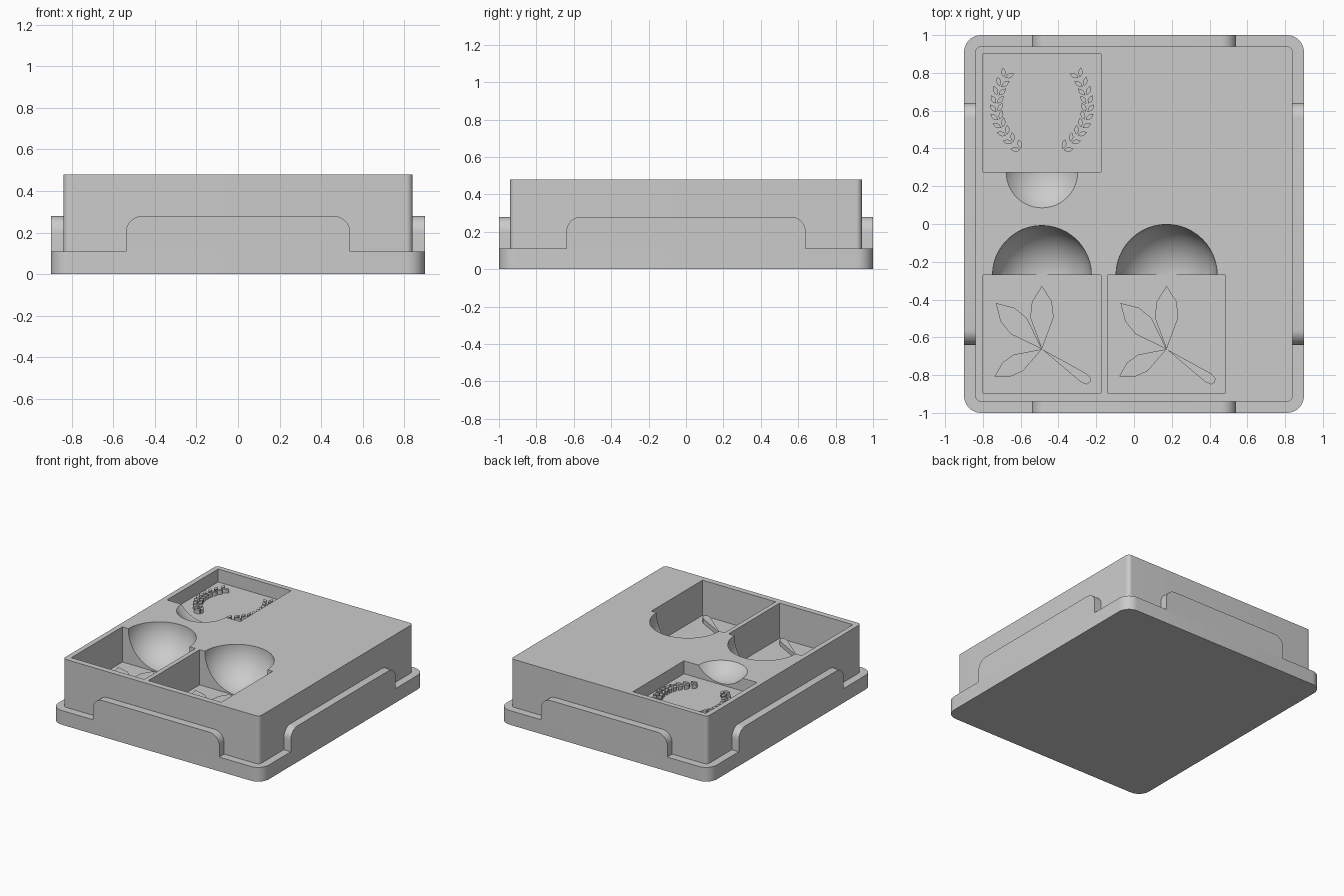
import bpy
import bmesh
from math import sin, cos, pi, radians, atan2
from mathutils import Vector

old = bpy.data.objects.get("Cube")
if old:
    bpy.data.objects.remove(old, do_unlink=True)

grey = bpy.data.materials.new("plain_grey")
grey.use_nodes = True
colour = (0.6, 0.6, 0.6, 1)
grey.diffuse_color = colour
grey.node_tree.nodes["Principled BSDF"].inputs["Base Color"].default_value = colour

TOP = 0.48


def finish(name, bm):
    """Turn a bmesh into a grey object."""
    bmesh.ops.recalc_face_normals(bm, faces=bm.faces)
    mesh = bpy.data.meshes.new(name)
    bm.to_mesh(mesh)
    bm.free()
    mesh.materials.append(grey)
    obj = bpy.data.objects.new(name, mesh)
    bpy.context.collection.objects.link(obj)
    return obj


def add_prism(bm, points, direction):
    """Extrude a closed outline along a direction."""
    face = bm.faces.new([bm.verts.new(p) for p in points])
    grown = bmesh.ops.extrude_face_region(bm, geom=[face], use_keep_orig=True)
    verts = [v for v in grown["geom"] if isinstance(v, bmesh.types.BMVert)]
    bmesh.ops.translate(bm, verts=verts, vec=Vector(direction))


def arc(cx, cy, r, start, steps=8):
    return [(cx + r * cos(start + pi / 2 * i / steps),
             cy + r * sin(start + pi / 2 * i / steps)) for i in range(steps + 1)]


def rounded_block(name, hx, hy, r, z0, z1):
    outline = (arc(hx - r, hy - r, r, 0) + arc(r - hx, hy - r, r, pi / 2)
               + arc(r - hx, r - hy, r, pi) + arc(hx - r, r - hy, r, 3 * pi / 2))
    bm = bmesh.new()
    add_prism(bm, [(x, y, z0) for x, y in outline], (0, 0, z1 - z0))
    return finish(name, bm)


def smooth(obj):
    bpy.ops.object.select_all(action="DESELECT")
    obj.select_set(True)
    bpy.context.view_layer.objects.active = obj
    bpy.ops.object.shade_smooth_by_angle(angle=radians(30))


def cut(target, cutter):
    cutter.hide_render = True
    mod = target.modifiers.new("cut", "BOOLEAN")
    mod.operation = "DIFFERENCE"
    mod.solver = "EXACT"
    mod.object = cutter
    bpy.ops.object.select_all(action="DESELECT")
    target.select_set(True)
    bpy.context.view_layer.objects.active = target
    bpy.ops.object.modifier_apply(modifier=mod.name)
    bpy.data.objects.remove(cutter, do_unlink=True)


# Base flange and main block
flange = rounded_block("base_flange", 0.9, 1.0, 0.09, 0, 0.11)
block = rounded_block("main_block", 0.84, 0.94, 0.03, 0.05, TOP)

# Square pockets, each with a round finger scoop: x, y, depth, scoop radius, scoop height
HALF = 0.3125
pockets = [(-0.4875, 0.5875, 0.10, 0.2456, 0.1556, -1),
           (-0.4875, -0.5825, 0.272, 0.262, -0.004, 1),
           (0.1725, -0.5825, 0.272, 0.268, -0.002, 1)]
for x, y, depth, radius, lift, side in pockets:
    bm = bmesh.new()
    corners = [(-1, -1), (1, -1), (1, 1), (-1, 1)]
    add_prism(bm, [(x + a * HALF, y + b * HALF, TOP - depth) for a, b in corners],
              (0, 0, depth + 0.1))
    cut(block, finish("pocket_cutter", bm))
    bm = bmesh.new()
    bmesh.ops.create_uvsphere(bm, u_segments=48, v_segments=24, radius=radius)
    bmesh.ops.translate(bm, verts=bm.verts,
                        vec=(x, y + side * HALF, TOP + lift))
    cut(block, finish("scoop_cutter", bm))

# Raised tabs around the flange
def tab(name, half, axis, sign):
    r, z1 = 0.08, 0.28
    profile = ([(half, 0.1)] + arc(half - r, z1 - r, r, 0)
               + arc(r - half, z1 - r, r, pi / 2) + [(-half, 0.1)])
    bm = bmesh.new()
    if axis == "y":
        add_prism(bm, [(u, sign * 0.93, z) for u, z in profile], (0, sign * 0.07, 0))
    else:
        add_prism(bm, [(sign * 0.83, u, z) for u, z in profile], (sign * 0.07, 0, 0))
    return finish(name, bm)


tabs = [tab("front_tab", 0.54, "y", -1), tab("back_tab", 0.54, "y", 1),
        tab("left_tab", 0.64, "x", 1), tab("right_tab", 0.64, "x", -1)]

for obj in [flange, block] + tabs:
    smooth(obj)


def add_leaf(bm, base, angle, length, width, shape, z, height):
    """Leaf outline mirrored about its own midrib, then raised."""
    side = [(t * length, w * width) for t, w in shape]
    outline = [(0, 0)] + side + [(length, 0)] + [(u, -v) for u, v in reversed(side)]
    c, s = cos(angle), sin(angle)
    add_prism(bm, [(base[0] + u * c - v * s, base[1] + u * s + v * c, z)
                   for u, v in outline], (0, 0, height))


# Raised leaf fans in the two deep pockets
broad = [(0.5, 1), (0.75, 0.85)]
narrow = [(0.86, 1), (0.97, 0.75)]
fan = [(90, 0.335, 0.062, broad), (135, 0.345, 0.06, broad),
       (210, 0.29, 0.05, broad), (-34.5, 0.31, 0.027, narrow)]
for name, pocket in zip(("right_leaf_fan", "left_leaf_fan"), pockets[1:]):
    bm = bmesh.new()
    for angle, length, width, shape in fan:
        add_leaf(bm, (pocket[0], pocket[1] - 0.08), radians(angle), length, width,
                 shape, TOP - pocket[2] - 0.005, 0.04)
    finish(name, bm)

# Raised wreath of small leaves in the shallow pocket
centre_x = pockets[0][0]
p0, p1, p2 = Vector((-0.60, 0.395)), Vector((-0.80, 0.56)), Vector((-0.685, 0.775))
small = [(0.3, 0.85), (0.55, 1), (0.8, 0.6)]
PAIRS = 10
for name, mirror in (("right_wreath_branch", 1), ("left_wreath_branch", -1)):
    bm = bmesh.new()
    for i in range(PAIRS):
        t = i / (PAIRS - 1)
        p = p0 * (1 - t) ** 2 + p1 * 2 * t * (1 - t) + p2 * t * t
        d = (p1 - p0) * (1 - t) + (p2 - p1) * t
        heading = atan2(d.y, d.x)
        for turn in (-0.6, 0.6):
            a = heading + turn
            base = p + Vector((cos(heading + turn * 2.6), sin(heading + turn * 2.6))) * 0.004
            if mirror < 0:
                base.x = 2 * centre_x - base.x
                a = pi - a
            add_leaf(bm, base, a, 0.052, 0.012, small, TOP - 0.105, 0.035)
    finish(name, bm)
